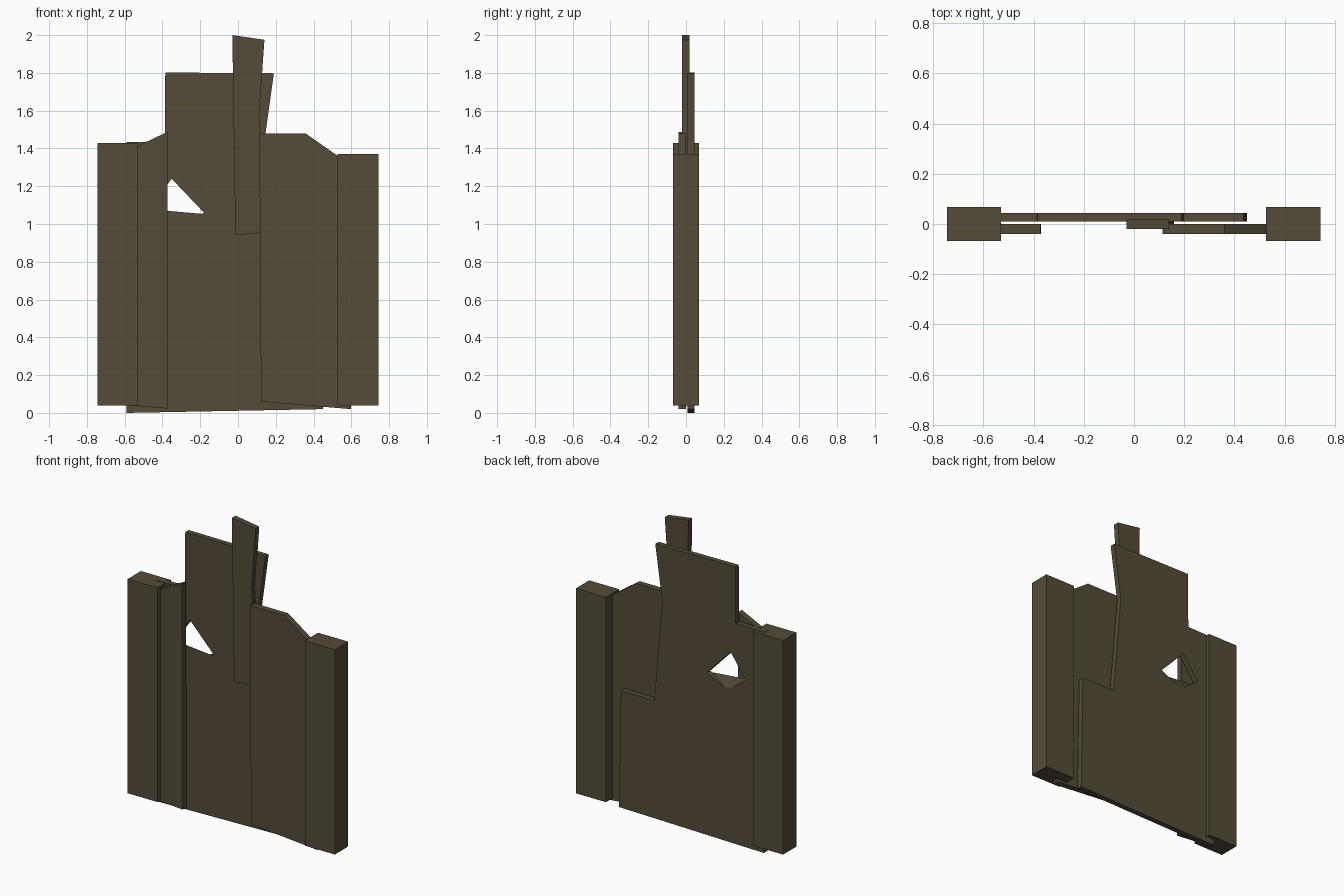
import bpy, bmesh

if "Cube" in bpy.data.objects:
    bpy.data.objects.remove(bpy.data.objects["Cube"])

wood = bpy.data.materials.new("dark_brown_wood")
wood.diffuse_color = (0.09, 0.072, 0.041, 1)
wood.use_nodes = True
wood.node_tree.nodes["Principled BSDF"].inputs["Base Color"].default_value = wood.diffuse_color


def finish(name, bm):
    bmesh.ops.recalc_face_normals(bm, faces=bm.faces)
    me = bpy.data.meshes.new(name)
    bm.to_mesh(me)
    bm.free()
    me.materials.append(wood)
    ob = bpy.data.objects.new(name, me)
    bpy.context.collection.objects.link(ob)
    return ob


def plank(name, outline, y0, y1):
    """Extrude a front-view (x, z) outline from y0 to y1."""
    bm = bmesh.new()
    face = bm.faces.new([bm.verts.new((x, y0, z)) for x, z in outline])
    geom = bmesh.ops.extrude_face_region(bm, geom=[face])["geom"]
    verts = [g for g in geom if isinstance(g, bmesh.types.BMVert)]
    bmesh.ops.translate(bm, verts=verts, vec=(0, y1 - y0, 0))
    return finish(name, bm)


def rect(x0, x1, z0, z1):
    return [(x0, z0), (x1, z0), (x1, z1), (x0, z1)]


# side posts
plank("left_post", rect(-0.745, -0.53, 0.04, 1.43), -0.068, 0.068)
plank("right_post", rect(0.527, 0.743, 0.04, 1.37), -0.068, 0.068)

# broad back board with stepped right side
back = plank("back_board", [
    (-0.59, 0.0), (0.45, 0.02), (0.437, 0.78), (0.197, 0.78), (0.14, 1.44),
    (0.19, 1.798), (-0.385, 1.802), (-0.388, 1.437), (-0.59, 1.433)], 0.009, 0.044)

# broken hole, chipped wider on the back side
hole = [(-0.352, 1.24), (-0.18, 1.06), (-0.46, 1.085)]
bm = bmesh.new()
for x, z in hole:
    bm.verts.new((x, 0.005, z))
    bm.verts.new((x, 0.05, z))
bm.verts.new((-0.33, 0.05, 0.99))
bmesh.ops.convex_hull(bm, input=bm.verts)
cutter = finish("hole_cutter", bm)
cutter.hide_render = True
cutter.hide_set(True)
mod = back.modifiers.new("hole", "BOOLEAN")
mod.operation = "DIFFERENCE"
mod.solver = "EXACT"
mod.object = cutter
# apply the cut and drop the cutter
bpy.context.view_layer.objects.active = back
bpy.ops.object.modifier_apply(modifier=mod.name)
bpy.data.objects.remove(cutter)

# front planks
plank("left_front_plank", [
    (-0.60, 0.042), (-0.37, 0.023), (-0.373, 1.488), (-0.60, 1.38)], -0.04, 0.0)
plank("right_front_plank", [
    (0.122, 0.06), (0.597, 0.02), (0.60, 1.31), (0.36, 1.478), (0.113, 1.478)], -0.04, 0.0)

# tall middle plank
plank("middle_plank", [
    (-0.014, 0.94), (0.16, 0.957), (0.112, 1.58), (0.14, 1.975), (-0.03, 2.0)], -0.02, 0.018)
